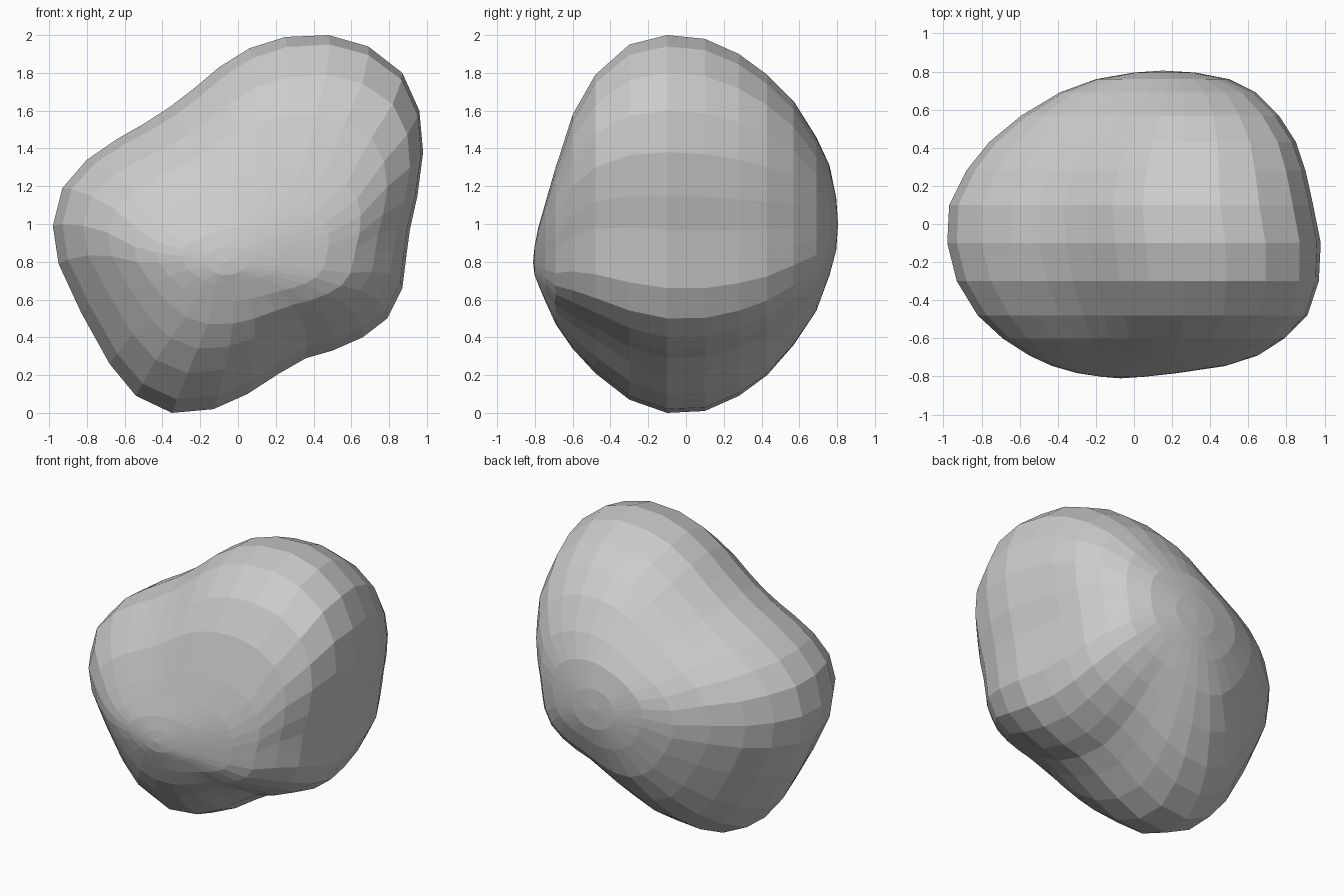
import bpy, bmesh, math

cube = bpy.data.objects.get("Cube")
if cube:
    bpy.data.objects.remove(cube, do_unlink=True)

# One plain stone colour
stone = bpy.data.materials.new("stone_grey")
stone.use_nodes = True
GREY = (0.6, 0.6, 0.6, 1)
stone.diffuse_color = GREY
stone.node_tree.nodes["Principled BSDF"].inputs["Base Color"].default_value = GREY

# Widest outline of the boulder (x, z)
OUTLINE = [
    (.98, 1.38), (.96, 1.6), (.87, 1.8), (.69, 1.94), (.48, 2), (.25, 1.99), (.06, 1.93), (-.1, 1.83),
    (-.23, 1.72), (-.36, 1.62), (-.5, 1.53), (-.64, 1.45), (-.8, 1.34), (-.93, 1.19), (-.98, .99),
    (-.95, .79), (-.83, .53), (-.68, .26), (-.54, .09), (-.35, 0), (-.13, .02), (.05, .1), (.22, .21),
    (.36, .29), (.5, .33), (.66, .4), (.79, .5), (.87, .66), (.89, .82), (.91, .97), (.95, 1.15)]

# Rings from front to back: y, x range, z range, roundness
RINGS = [
    (-.802, -.17, .05, .73, .88, .8),
    (-.782, -.3, .23, .68, .98, .6),
    (-.745, -.43, .48, .59, 1.11, .4),
    (-.69, -.55, .65, .47, 1.3, .2),
    (-.6, -.69, .79, .34, 1.58, .03),
    (-.48, -.82, .91, .21, 1.79, -.08),
    (-.3, -.93, .97, .07, 1.95, -.04),
    (-.1, -.98, .98, 0, 2, 0),
    (.1, -.97, .94, .01, 1.98, 0),
    (.28, -.88, .9, .09, 1.9, .03),
    (.43, -.76, .85, .2, 1.79, .08),
    (.57, -.59, .76, .36, 1.65, .18),
    (.69, -.39, .64, .54, 1.46, .35),
    (.76, -.2, .5, .73, 1.31, .6),
    (.795, 0, .32, .86, 1.14, 1)]


def fit(values, low, high):
    a, b = min(values), max(values)
    return [low + (v - a) / (b - a) * (high - low) for v in values]


def ring_points(y, x0, x1, z0, z1, roundness):
    shape = []
    for x, z in OUTLINE:
        v = z - 1
        r = math.hypot(x, v)
        k = 1 + (1 / r - 1) * roundness
        shape.append((x * k, v * k))
    xs = fit([p[0] for p in shape], x0, x1)
    zs = fit([p[1] for p in shape], z0, z1)
    return [(x, y, z) for x, z in zip(xs, zs)]


# Boulder: rings joined into a closed faceted skin
bm = bmesh.new()
loops = [[bm.verts.new(p) for p in ring_points(*ring)] for ring in RINGS]
n = len(OUTLINE)
for a, b in zip(loops, loops[1:]):
    for i in range(n):
        j = (i + 1) % n
        bm.faces.new((a[i], a[j], b[j], b[i]))

# Fan caps at the two poles
for loop, pole in ((loops[0], (-.07, -.81, .8)), (loops[-1], (.15, .805, 1))):
    tip = bm.verts.new(pole)
    for i in range(n):
        bm.faces.new((loop[i], loop[(i + 1) % n], tip))

bmesh.ops.recalc_face_normals(bm, faces=bm.faces)
mesh = bpy.data.meshes.new("boulder")
bm.to_mesh(mesh)
bm.free()
mesh.materials.append(stone)
boulder = bpy.data.objects.new("boulder", mesh)
bpy.context.collection.objects.link(boulder)
